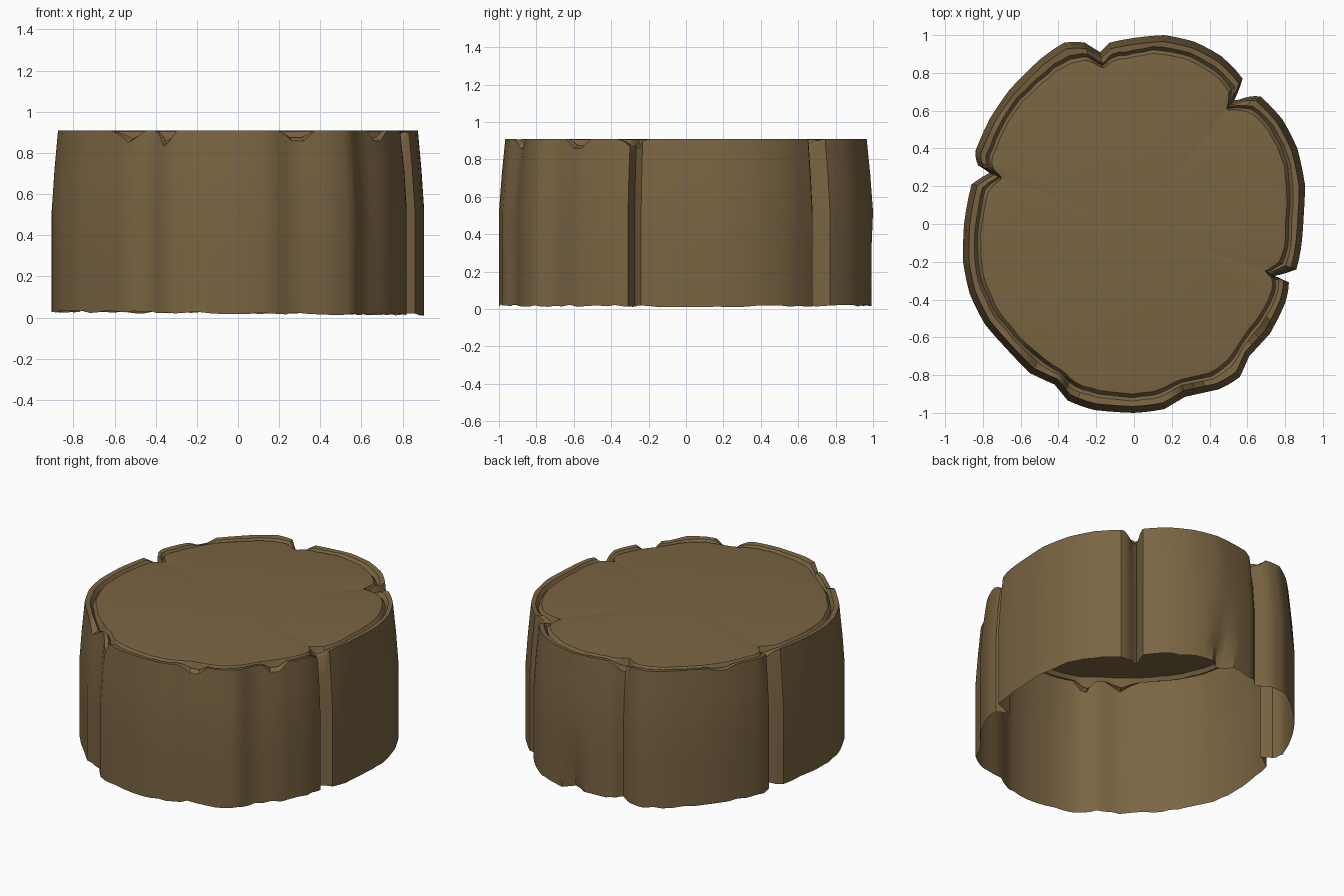
import bpy, bmesh, math, random
from mathutils import Vector

if "Cube" in bpy.data.objects:
    bpy.data.objects.remove(bpy.data.objects["Cube"])

random.seed(4)

# Bark outline seen from above, counter-clockwise, with the splits in the bark
OUTLINE = [Vector(p) for p in (
    (.90, .07), (.905, .21), (.865, .40), (.785, .555), (.67, .675), (.59, .67),
    (.53, .655), (.575, .77), (.46, .89), (.32, .965), (.16, 1.0), (0, .985),
    (-.13, .96), (-.18, .91), (-.26, .96), (-.37, .96), (-.50, .87), (-.66, .71),
    (-.765, .555), (-.84, .385), (-.825, .31), (-.765, .27), (-.86, .21),
    (-.90, 0), (-.905, -.20), (-.87, -.37), (-.79, -.53), (-.685, -.65),
    (-.55, -.79), (-.42, -.85), (-.35, -.935), (-.21, -.985), (0, -1.0),
    (.16, -.98), (.27, -.915), (.45, -.875), (.56, -.81), (.61, -.70),
    (.72, -.58), (.80, -.42), (.82, -.31), (.745, -.275), (.86, -.24), (.89, -.08))]


def refine(pts, n=3):
    """Split each outline edge, with slight rounding."""
    out = []
    for i, b in enumerate(pts):
        a, c, d = pts[i - 1], pts[(i + 1) % len(pts)], pts[(i + 2) % len(pts)]
        for k in range(n):
            t = k / n
            bulge = (b + c - a - d) * (0.12 * t * (1 - t))
            out.append(b.lerp(c, t) + bulge)
    return out


def smooth(pts, times):
    for _ in range(times):
        pts = [(pts[i - 1] + p * 2 + pts[(i + 1) % len(pts)]) / 4 for i, p in enumerate(pts)]
    return pts


wall = refine(OUTLINE)
N = len(wall)
soft = smooth(wall, 5)
# Chips broken out of the upper rim: (x, y, depth, width)
CHIPS = [(.30, -.91, .08, .09), (-.55, -.79, .06, .10), (.70, -.60, .08, .08),
         (-.37, -.92, .10, .06), (-.18, .92, .08, .09), (-.78, .27, .07, .08),
         (.56, .66, .06, .08), (.80, -.28, .08, .08), (-.70, .62, .04, .10)]


def chip(p):
    return max(d * max(0, 1 - (p - Vector((x, y))).length / w) for x, y, d, w in CHIPS)


bm = bmesh.new()
rings = []

# Outer bark wall, drawn in slightly towards the top
for z, s in ((.02, 1), (.15, 1), (.30, 1), (.52, 1), (.72, .985), (.91, .966)):
    ring = []
    for i, p in enumerate(wall):
        q = p * s
        h = z
        if z < .1:
            h = .022 - .008 * p.x + random.uniform(-.006, .006)
        if z > .9:
            h -= chip(p)
        # small hollow at the foot of the back
        hollow = max(0, 1 - abs(p.x - .14) / .07) if p.y > .8 else 0
        q = q - p.normalized() * (.10 * hollow * max(0, 1 - z / .36))
        ring.append(bm.verts.new((q.x, q.y, h)))
    rings.append(ring)

# Worn rim, shallow crease, then the edge of the cut face
wob = [random.uniform(-1, 1) for _ in range(N)]
wob = [(wob[i - 1] + wob[i] + wob[(i + 1) % N]) / 3 for i in range(N)]
for z, s, mix in ((.906, .935, .3), (.882, .918, .5), (.905, .90, .7), (.91, .86, 1)):
    ring = []
    for i in range(N):
        q = wall[i].lerp(soft[i], mix) * (s + .012 * wob[i])
        h = z - (chip(wall[i]) * .6 if s > .91 else 0)
        ring.append(bm.verts.new((q.x, q.y, h)))
    rings.append(ring)

for lo, hi in zip(rings, rings[1:]):
    for i in range(N):
        j = (i + 1) % N
        bm.faces.new((lo[i], lo[j], hi[j], hi[i]))

# Cut face closing the top; the underside stays open
centre = bm.verts.new((0, 0, .908))
for i in range(N):
    bm.faces.new((rings[-1][i], rings[-1][(i + 1) % N], centre))

mesh = bpy.data.meshes.new("tree_stump")
bm.to_mesh(mesh)
bm.free()
stump = bpy.data.objects.new("tree_stump", mesh)
bpy.context.collection.objects.link(stump)

# Single brown for bark and wood
brown = bpy.data.materials.new("bark brown")
brown.diffuse_color = (.195, .128, .055, 1)
brown.use_nodes = True
brown.node_tree.nodes["Principled BSDF"].inputs["Base Color"].default_value = brown.diffuse_color
mesh.materials.append(brown)

bpy.context.view_layer.objects.active = stump
stump.select_set(True)
bpy.ops.object.shade_smooth_by_angle(angle=math.radians(35))
